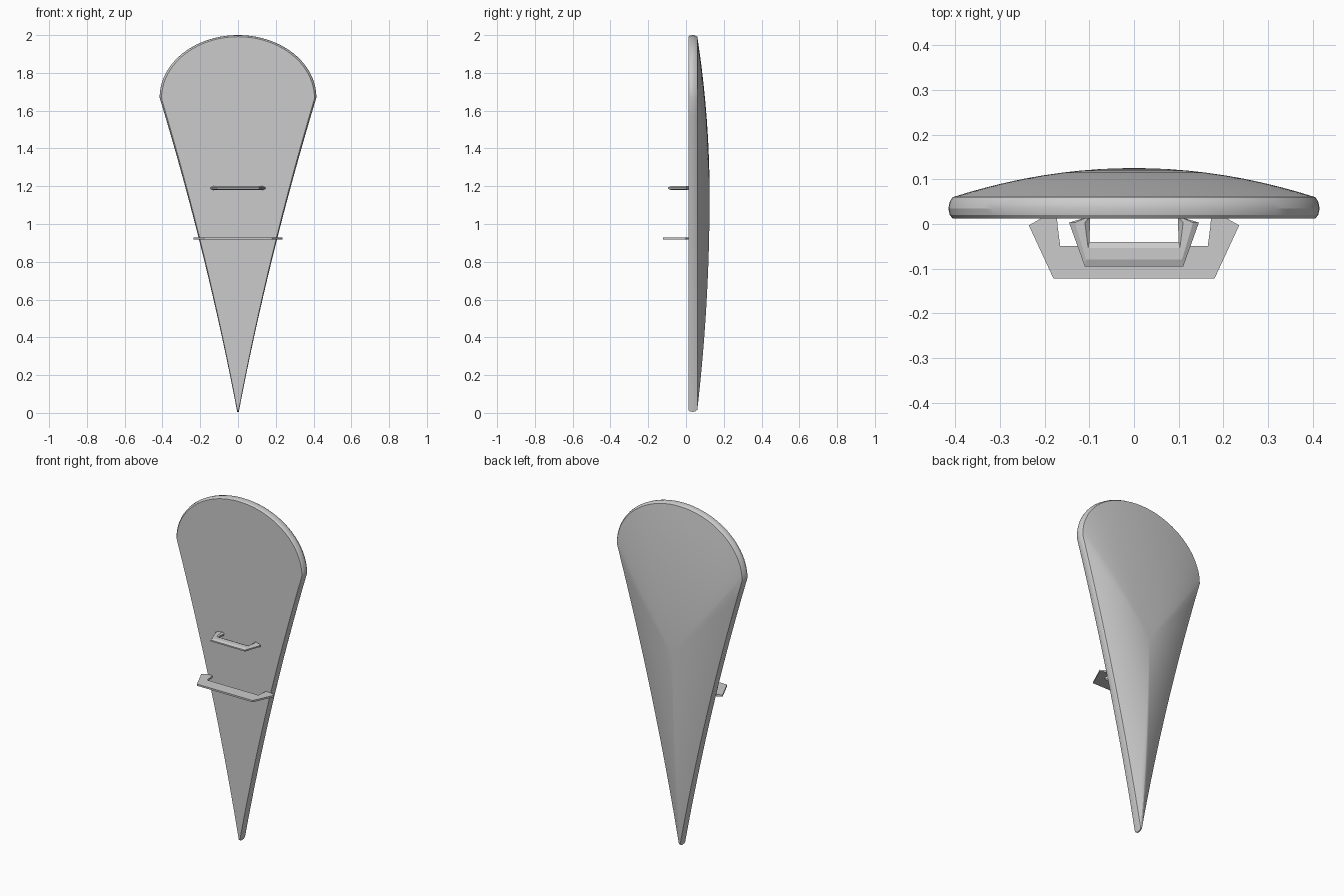
import bpy
import bmesh
import math

cube = bpy.data.objects.get("Cube")
if cube:
    bpy.data.objects.remove(cube, do_unlink=True)

grey = bpy.data.materials.new("plain grey")
grey.use_nodes = True
grey.diffuse_color = (0.6, 0.6, 0.6, 1)
grey.node_tree.nodes["Principled BSDF"].inputs["Base Color"].default_value = (0.6, 0.6, 0.6, 1)


def finish(bm, name, angle):
    bmesh.ops.recalc_face_normals(bm, faces=bm.faces)
    mesh = bpy.data.meshes.new(name)
    bm.to_mesh(mesh)
    bm.free()
    obj = bpy.data.objects.new(name, mesh)
    bpy.context.collection.objects.link(obj)
    mesh.materials.append(grey)
    bpy.ops.object.select_all(action='DESELECT')
    obj.select_set(True)
    bpy.context.view_layer.objects.active = obj
    bpy.ops.object.shade_smooth_by_angle(angle=math.radians(angle))
    return obj


def bridge(bm, a, b):
    for i in range(len(a)):
        j = (i + 1) % len(a)
        bm.faces.new((a[i], a[j], b[j], b[i]))


# Teardrop outline: gently hollow sides under a half ellipse
HALF, SHOULDER, TOP, MID = 0.415, 1.67, 2.0, 1.15
side = []
for i in range(17):
    t = i / 16
    side.append((0.004 + (HALF - 0.004) * (0.774 * t + 0.226 * t * t), 0.005 + (SHOULDER - 0.005) * t))
arc = [(HALF * math.cos(a), SHOULDER + (TOP - SHOULDER) * math.sin(a))
       for a in (math.pi * k / 40 for k in range(1, 40))]
outline = side + arc + [(-x, z) for x, z in reversed(side)]


def ring(bm, y, sx, sz):
    return [bm.verts.new((x * sx, y, MID + (z - MID) * sz)) for x, z in outline]


# Shield board: flat front, rounded rim and domed back
bm = bmesh.new()
rim = [(0.012, 0.976, 0.99), (0.02, 0.992, 0.997), (0.035, 1, 1), (0.05, 0.992, 0.997), (0.06, 0.976, 0.99)]
rings = [ring(bm, *r) for r in rim]
STEPS = 10
for k in range(1, STEPS):
    s = 1 - k / STEPS
    rings.append(ring(bm, 0.06 + 0.065 * (1 - s * s), 0.976 * s, 0.99 * s))
for a, b in zip(rings, rings[1:]):
    bridge(bm, a, b)
bm.faces.new(rings[0])
crown = bm.verts.new((0, 0.125, MID))
last = rings[-1]
for i in range(len(last)):
    bm.faces.new((last[i], last[(i + 1) % len(last)], crown))
finish(bm, "shield_board", 25)


def bracket(name, z, stations, section):
    """Sweep a section (share from outer to inner edge, height) along mirrored stations."""
    path = stations + [((-o[0], o[1]), (-i[0], i[1])) for o, i in reversed(stations)]
    bm = bmesh.new()
    loops = []
    for outer, inner in path:
        loops.append([bm.verts.new((outer[0] + (inner[0] - outer[0]) * u,
                                    outer[1] + (inner[1] - outer[1]) * u, z + h))
                      for u, h in section])
    for a, b in zip(loops, loops[1:]):
        bridge(bm, a, b)
    bm.faces.new(loops[0])
    bm.faces.new(loops[-1])
    finish(bm, name, 20)


# Hand grip with bevelled section
bracket("hand_grip", 1.19,
        [((0.11, 0.014), (0.098, 0.014)), ((0.145, 0.003), (0.098, 0.003)), ((0.11, -0.095), (0.1, -0.04))],
        [(0, -0.004), (0, 0.004), (0.28, 0.01), (0.75, 0.01), (1, 0.004),
         (1, -0.004), (0.75, -0.01), (0.28, -0.01)])

# Flat forearm strap
bracket("arm_strap", 0.923,
        [((0.205, 0.014), (0.172, 0.014)), ((0.235, -0.003), (0.171, -0.003)), ((0.18, -0.122), (0.165, -0.049))],
        [(0, -0.005), (0, 0.005), (1, 0.005), (1, -0.005)])
